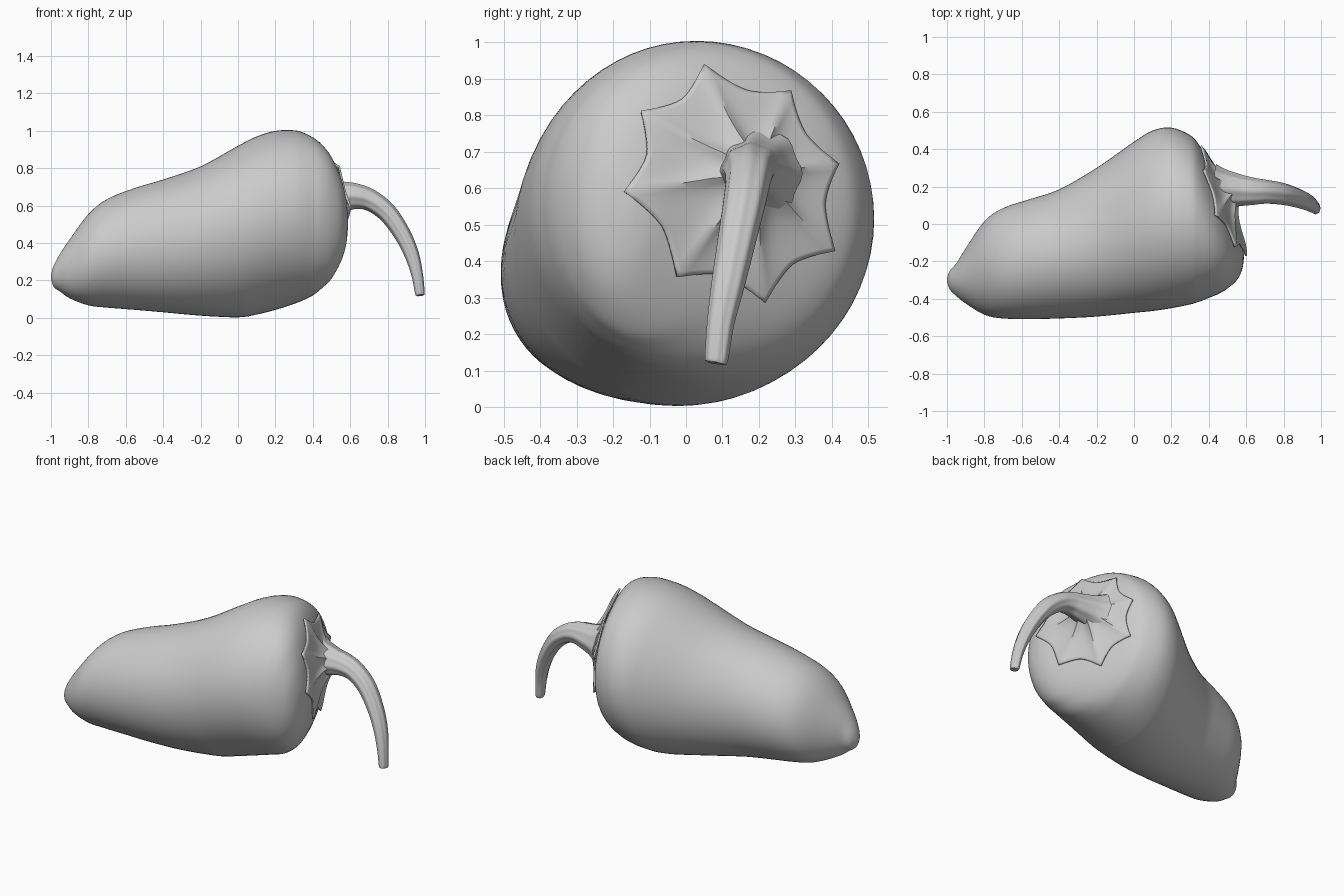
import bpy, bmesh, math
from mathutils import Vector
from mathutils.bvhtree import BVHTree

cube = bpy.data.objects.get("Cube")
if cube:
    bpy.data.objects.remove(cube, do_unlink=True)

grey = bpy.data.materials.new("plain grey")
grey.use_nodes = True
tone = (0.6, 0.6, 0.6, 1)
grey.diffuse_color = tone
grey.node_tree.nodes["Principled BSDF"].inputs["Base Color"].default_value = tone


def smooth_path(points, steps):
    """Catmull-Rom interpolation of any tuples of equal length."""
    pts = [Vector(p) for p in points]
    pts = [pts[0] * 2 - pts[1]] + pts + [pts[-1] * 2 - pts[-2]]
    path = []
    for a, b, c, d in zip(pts, pts[1:], pts[2:], pts[3:]):
        for i in range(steps):
            t = i / steps
            path.append((b * 2 + (c - a) * t + (a * 2 - b * 5 + c * 4 - d) * t**2
                         + (b * 3 - a - c * 3 + d) * t**3) / 2)
    return path + [pts[-2]]


def loft(name, rings, cap_start=True, cap_end=True):
    """Skin a list of closed rings into a smooth object."""
    bm = bmesh.new()
    rows = [[bm.verts.new(p) for p in ring] for ring in rings]
    n = len(rows[0])
    for lower, upper in zip(rows, rows[1:]):
        for i in range(n):
            j = (i + 1) % n
            bm.faces.new((lower[i], lower[j], upper[j], upper[i]))
    if cap_start:
        bm.faces.new(rows[0][::-1])
    if cap_end:
        bm.faces.new(rows[-1])
    bmesh.ops.recalc_face_normals(bm, faces=bm.faces)
    mesh = bpy.data.meshes.new(name)
    bm.to_mesh(mesh)
    tree = BVHTree.FromBMesh(bm)
    bm.free()
    mesh.materials.append(grey)
    obj = bpy.data.objects.new(name, mesh)
    bpy.context.collection.objects.link(obj)
    bpy.ops.object.select_all(action="DESELECT")
    obj.select_set(True)
    bpy.context.view_layer.objects.active = obj
    bpy.ops.object.shade_smooth_by_angle(angle=math.radians(50))
    return obj, tree


# Fruit body: x, then lowest and highest y, then lowest and highest z
stations = [
    (-1, -.31, -.29, .21, .23), (-.985, -.35, -.25, .165, .28),
    (-.95, -.385, -.21, .14, .345), (-.9, -.425, -.13, .105, .42),
    (-.8, -.485, .015, .067, .555), (-.7, -.505, .085, .055, .635),
    (-.55, -.508, .135, .043, .695), (-.4, -.505, .185, .03, .74),
    (-.2, -.495, .3, .012, .81), (0, -.475, .44, .003, .92),
    (.1, -.465, .5, .018, .97), (.2, -.45, .515, .043, 1),
    (.3, -.43, .475, .075, 1.003), (.35, -.415, .42, .095, .99),
    (.4, -.395, .32, .12, .965), (.45, -.375, .21, .16, .925),
    (.5, -.345, .09, .21, .86), (.55, -.3, -.03, .3, .75),
    (.578, -.245, -.1, .39, .64), (.588, -.18, -.15, .48, .55)]
rings = []
for x, y0, y1, z0, z1 in smooth_path(stations, 4):
    ring = []
    for i in range(64):
        a = math.tau * i / 64
        ring.append((x, (y0 + y1) / 2 + (y1 - y0) / 2 * math.cos(a),
                     (z0 + z1) / 2 + (z1 - z0) / 2 * math.sin(a)))
    rings.append(ring)
body, surface = loft("pepper_body", rings)

# Calyx: pointed leaf collar draped over the blunt end, rising into the stem
tips = [(.41, .665), (.28, .86), (.045, .93), (-.125, .805),
        (-.17, .59), (-.03, .36), (.21, .29), (.4, .43)]
centre = Vector((.17, .64))
SPAN = 12
rim = []
for k, tip in enumerate(tips):
    a, b = Vector(tip) - centre, Vector(tips[(k + 1) % len(tips)]) - centre
    for i in range(SPAN):
        t = i / SPAN
        ridge = abs(2 * t - 1) ** 3
        dip = 1 - .12 * (1 - abs(2 * t - 1) ** 1.6)
        rim.append((a.lerp(b, t) * dip, ridge))
base = surface.ray_cast(Vector((2, centre.x, centre.y)), Vector((-1, 0, 0)))[0]
rings = []
for layer in range(17):
    s = 1 - layer / 16 * .82
    ring = []
    for offset, ridge in rim:
        y, z = centre + offset * s
        hit, normal = surface.ray_cast(Vector((2, y, z)), Vector((-1, 0, 0)))[:2]
        lift = .008 + .13 * (1 - s) ** 3.5 + .022 * ridge * s * (1.3 - s)
        ring.append(hit + normal * lift)
    rings.append(ring)
calyx, _ = loft("calyx", rings, False, False)
solid = calyx.modifiers.new("thickness", "SOLIDIFY")
solid.thickness = .01
solid.offset = 0

# Stem: ribbed, tapering hook; x, y, z and radius
spine = smooth_path([
    (.44, .185, .64, .13), (.5, .185, .645, .098), (.56, .18, .648, .083),
    (.63, .175, .65, .071), (.71, .172, .628, .061), (.8, .16, .56, .056),
    (.88, .137, .445, .05), (.93, .115, .335, .044), (.958, .095, .23, .036),
    (.972, .084, .135, .031), (.974, .082, .12, .025)], 5)
rings = []
for i, p in enumerate(spine):
    tangent = (spine[min(i + 1, len(spine) - 1)] - spine[max(i - 1, 0)]).to_3d().normalized()
    side = (Vector((0, 1, 0)) - tangent * tangent.y).normalized()
    up = tangent.cross(side)
    flat = 1 - .22 * i / len(spine)
    ring = []
    for k in range(40):
        a = math.tau * k / 40
        r = p[3] * (1 + .04 * math.cos(8 * a))
        ring.append(p.to_3d() + side * r * math.cos(a) + up * r * flat * math.sin(a))
    rings.append(ring)
loft("stem", rings)
